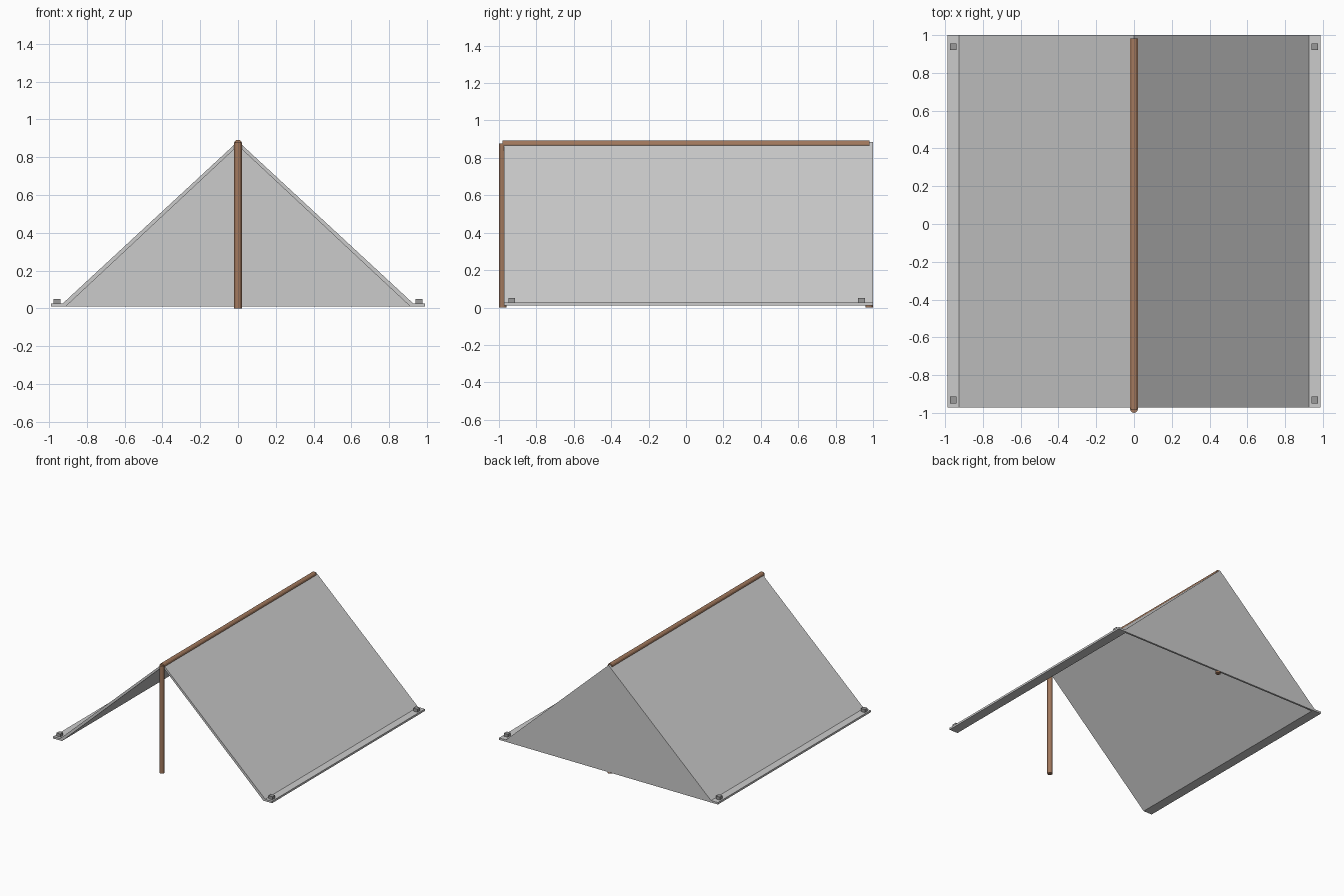
import bpy, bmesh
from mathutils import Vector

if "Cube" in bpy.data.objects:
    bpy.data.objects.remove(bpy.data.objects["Cube"])


def material(name, rgb):
    m = bpy.data.materials.new(name)
    m.diffuse_color = (*rgb, 1)
    m.use_nodes = True
    m.node_tree.nodes["Principled BSDF"].inputs["Base Color"].default_value = m.diffuse_color
    return m


WOOD = material("brown_wood", (0.36, 0.19, 0.11))
DARK = material("dark_grey", (0.32, 0.32, 0.32))


def prism(name, profile, y0, y1):
    """Extrude an x/z outline along y."""
    bm = bmesh.new()
    face = bm.faces.new([bm.verts.new((x, y0, z)) for x, z in profile])
    out = bmesh.ops.extrude_face_region(bm, geom=[face])
    moved = [v for v in out["geom"] if isinstance(v, bmesh.types.BMVert)]
    bmesh.ops.translate(bm, verts=moved, vec=(0, y1 - y0, 0))
    bmesh.ops.recalc_face_normals(bm, faces=bm.faces)
    mesh = bpy.data.meshes.new(name)
    bm.to_mesh(mesh)
    bm.free()
    obj = bpy.data.objects.new(name, mesh)
    bpy.context.collection.objects.link(obj)
    return obj


def pole(name, a, b, radius=0.02):
    """Round pole between two points."""
    a, b = Vector(a), Vector(b)
    bpy.ops.mesh.primitive_cylinder_add(vertices=12, radius=radius, depth=(b - a).length,
                                        location=(a + b) / 2)
    obj = bpy.context.object
    obj.rotation_euler = (b - a).to_track_quat('Z', 'Y').to_euler()
    obj.name = name
    obj.data.materials.append(WOOD)


# Canvas: both slopes and the ground flaps as one folded sheet
outer = [(0.988, 0.011), (0.988, 0.027), (0.926, 0.027)]
inner = [(0.910, 0.011)]
sheet = (outer + [(0, 0.884)] + [(-x, z) for x, z in reversed(outer)]
         + [(-x, z) for x, z in inner] + [(0, 0.861)] + inner)
prism("canvas", sheet, -0.972, 1.0)

# Closed back wall
prism("back_wall", [(-0.910, 0.011), (0.910, 0.011), (0, 0.861)], 0.985, 1.0)

# Poles
pole("front_post", (0, -0.98, 0), (0, -0.98, 0.877))
pole("back_post", (0, 0.979, 0), (0, 0.979, 0.86))
pole("ridge_pole", (0, -0.982, 0.872), (0, 0.982, 0.872))

# Pegs at the four corners
for sx, side in ((-1, "left"), (1, "right")):
    for y, end in ((-0.932, "front"), (0.938, "back")):
        bpy.ops.mesh.primitive_cube_add(size=1, location=(sx * 0.957, y, 0.0345))
        peg = bpy.context.object
        peg.scale = (0.036, 0.036, 0.033)
        peg.name = f"{end}_{side}_peg"
        peg.data.materials.append(DARK)
